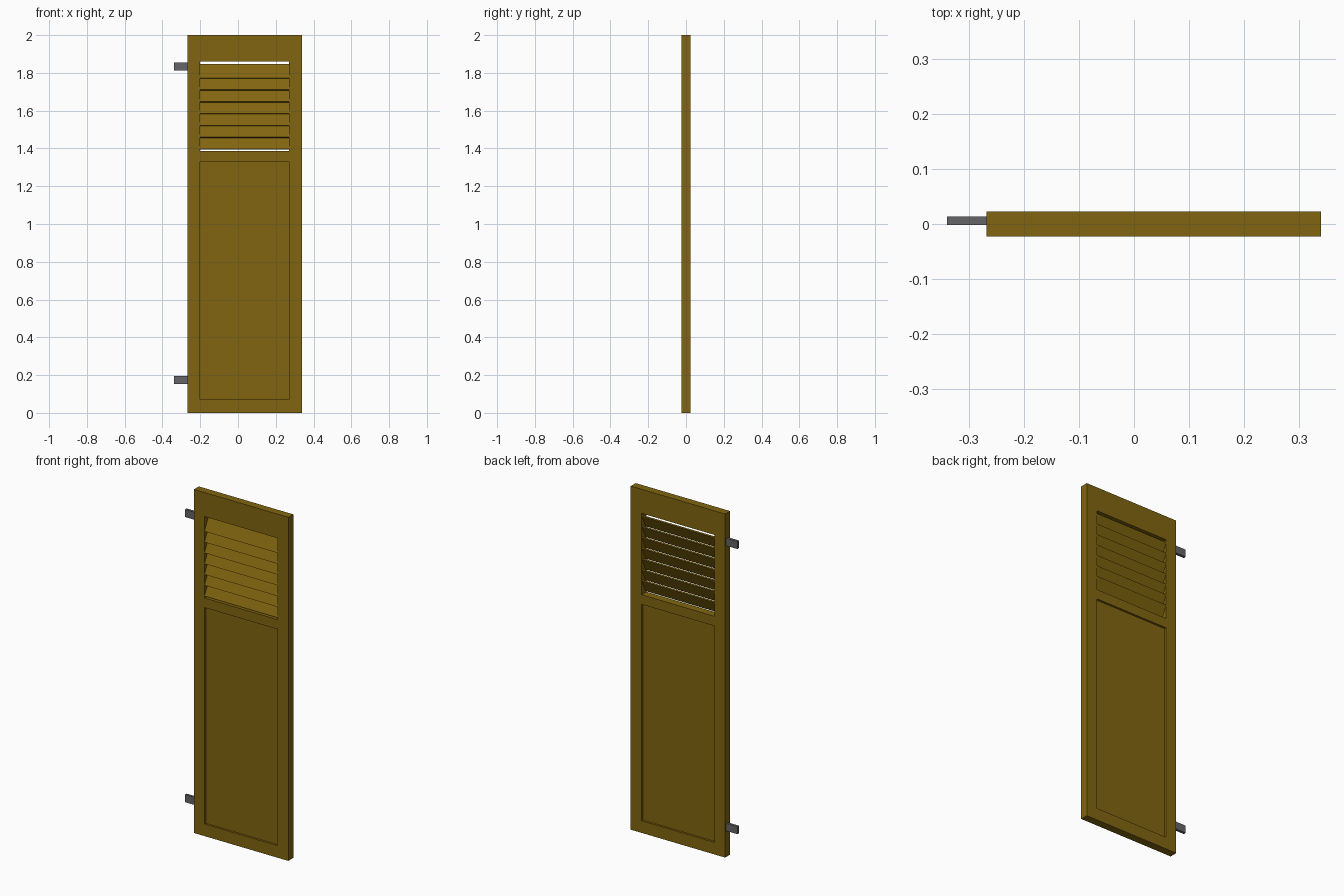
import bpy, bmesh, math
from mathutils import Matrix

if "Cube" in bpy.data.objects:
    bpy.data.objects.remove(bpy.data.objects["Cube"])

X0, X1 = -0.268, 0.34        # door sides
O0, O1 = -0.20, 0.27         # opening sides
D = 0.0227                   # half thickness


def material(name, color):
    m = bpy.data.materials.new(name)
    m.diffuse_color = color
    m.use_nodes = True
    m.node_tree.nodes["Principled BSDF"].inputs["Base Color"].default_value = m.diffuse_color
    return m


wood = material("wood", (0.22, 0.13, 0.005, 1))
metal = material("metal", (0.13, 0.13, 0.135, 1))


def add_object(name, bm, mat):
    bmesh.ops.recalc_face_normals(bm, faces=bm.faces[:])
    me = bpy.data.meshes.new(name)
    bm.to_mesh(me)
    bm.free()
    me.materials.append(mat)
    ob = bpy.data.objects.new(name, me)
    bpy.context.collection.objects.link(ob)
    return ob


def box(name, center, size, mat, tilt=0.0):
    bm = bmesh.new()
    bmesh.ops.create_cube(bm, size=1, matrix=Matrix.Diagonal((*size, 1)))
    ob = add_object(name, bm, mat)
    ob.location = center
    ob.rotation_euler.x = tilt
    return ob


# Frame: one piece with two openings, extruded through the thickness
xs = [X0, O0, O1, X1]
zs = [0, 0.07, 1.33, 1.386, 1.86, 2.0]
bm = bmesh.new()
grid = [[bm.verts.new((x, -D, z)) for x in xs] for z in zs]
for r in range(5):
    for c in range(3):
        if c == 1 and r in (1, 3):
            continue
        bm.faces.new((grid[r][c], grid[r][c + 1], grid[r + 1][c + 1], grid[r + 1][c]))
ext = bmesh.ops.extrude_face_region(bm, geom=bm.faces[:], use_keep_orig=True)
bmesh.ops.translate(bm, vec=(0, 2 * D, 0),
                    verts=[v for v in ext["geom"] if isinstance(v, bmesh.types.BMVert)])
bmesh.ops.dissolve_limit(bm, angle_limit=0.01, verts=bm.verts[:], edges=bm.edges[:])
add_object("door_frame", bm, wood)

# Recessed lower panel
mid = (O0 + O1) / 2
box("lower_panel", (mid, 0, 0.70), (O1 - O0, 0.021, 1.26), wood)

# Louvre slats, lower edge at the front and upper edge at the back
for i in range(7):
    box(f"louvre_slat_{i + 1}", (mid, 0, 1.432 + i * 0.0628),
        (O1 - O0, 0.008, 0.083), wood, math.radians(-27))

# Hinge tabs on the left edge
for name, z in (("lower_hinge", 0.174), ("upper_hinge", 1.834)):
    box(name, ((-0.34 + X0) / 2, 0.006, z), (X0 + 0.34, 0.015, 0.044), metal)
